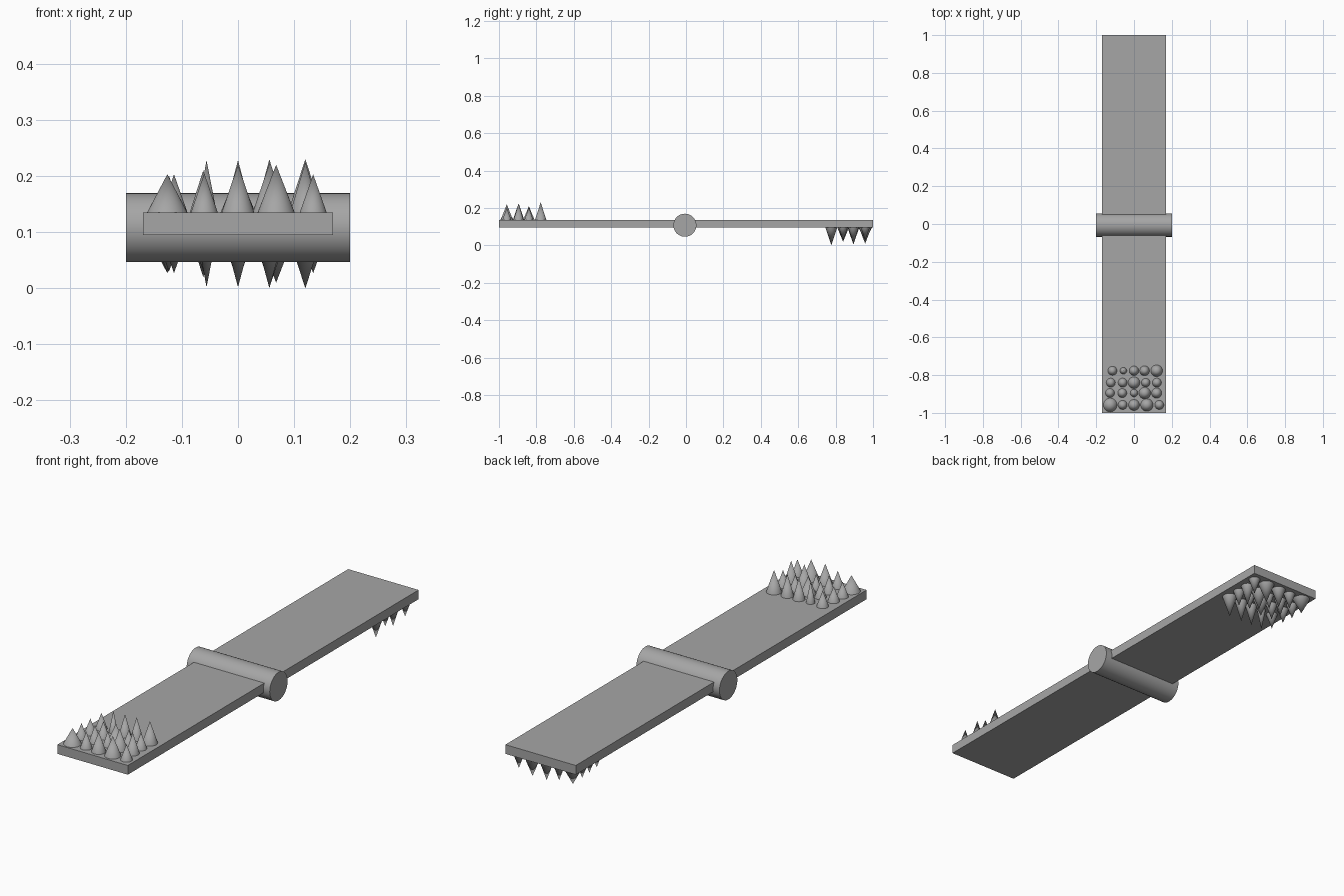
import bpy
import bmesh
import math
from mathutils import Matrix

if "Cube" in bpy.data.objects:
    bpy.data.objects.remove(bpy.data.objects["Cube"], do_unlink=True)

TOP, BOTTOM = 0.135, 0.095

grey = bpy.data.materials.new("plain_grey")
grey.use_nodes = True
colour = (0.38, 0.38, 0.38, 1)
grey.diffuse_color = colour
grey.node_tree.nodes["Principled BSDF"].inputs["Base Color"].default_value = colour


def add_object(name, bm, smooth=False):
    mesh = bpy.data.meshes.new(name)
    bm.to_mesh(mesh)
    bm.free()
    mesh.materials.append(grey)
    obj = bpy.data.objects.new(name, mesh)
    bpy.context.collection.objects.link(obj)
    if smooth:
        bpy.ops.object.select_all(action="DESELECT")
        obj.select_set(True)
        bpy.context.view_layer.objects.active = obj
        bpy.ops.object.shade_smooth_by_angle(angle=math.radians(35))
    return obj


# Flat plank
bm = bmesh.new()
bmesh.ops.create_cube(bm, size=1, matrix=Matrix.Translation((0, 0, (TOP + BOTTOM) / 2))
                      @ Matrix.Diagonal((0.339, 2, TOP - BOTTOM, 1)))
add_object("plank", bm)

# Round axle crossing the middle
bm = bmesh.new()
bmesh.ops.create_cone(bm, cap_ends=True, segments=48, radius1=0.0615, radius2=0.0615, depth=0.4,
                      matrix=Matrix.Translation((0, -0.006, 0.108)) @ Matrix.Rotation(math.pi / 2, 4, "Y"))
add_object("axle", bm, True)

# Spike rows: y position, then (x, radius, tip height) for each spike
rows = [
    (-0.958, [(-0.126, .036, .203), (-0.06, .024, .205), (0, .029, .22), (.068, .033, .22), (.134, .024, .203)]),
    (-0.895, [(-0.127, .024, .2), (-0.062, .024, .21), (0, .02, .2), (.057, .031, .225), (.12, .027, .225)]),
    (-0.84, [(-0.123, .024, .2), (-0.06, .024, .205), (0, .031, .21), (.062, .023, .2), (.121, .024, .205)]),
    (-0.777, [(-0.114, .024, .203), (-0.056, .018, .228), (0, .025, .228), (.056, .026, .23), (.12, .031, .23)]),
]


def spikes(name, flip):
    bm = bmesh.new()
    for y, row in rows:
        for x, radius, tip in row:
            depth = tip - TOP
            bmesh.ops.create_cone(bm, cap_ends=True, segments=32, radius1=radius, radius2=0, depth=depth,
                                  matrix=Matrix.Translation((x, y, TOP + depth / 2)))
    if flip:
        # Half turn about the plank's cross axis
        centre = (0, 0, (TOP + BOTTOM) / 2)
        bmesh.ops.rotate(bm, verts=bm.verts, cent=centre, matrix=Matrix.Rotation(math.pi, 3, "X"))
    add_object(name, bm, True)


spikes("front_upper_spikes", False)
spikes("back_lower_spikes", True)
